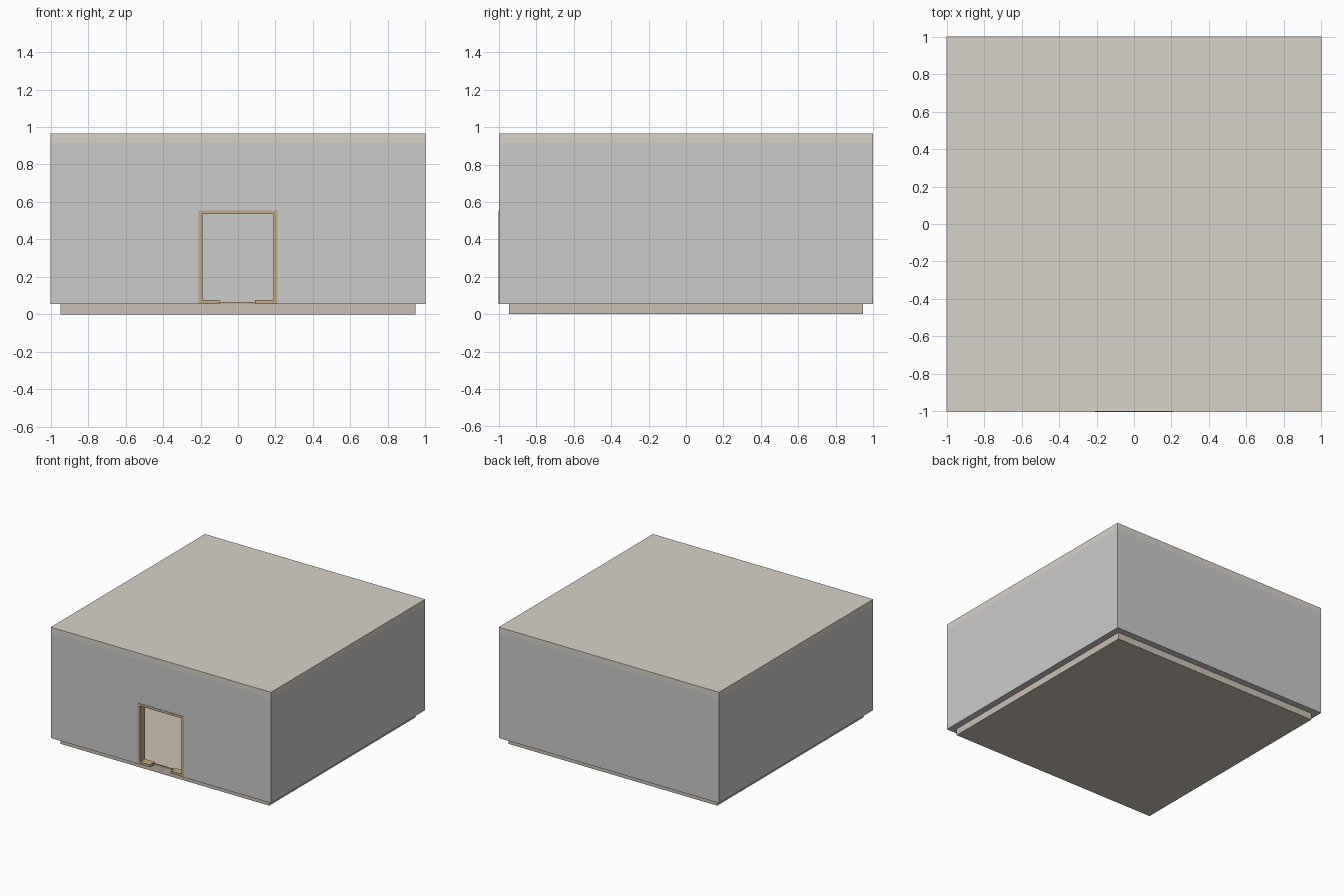
import bpy, bmesh, random
from mathutils import Matrix, Vector

if "Cube" in bpy.data.objects:
    bpy.data.objects.remove(bpy.data.objects["Cube"])

random.seed(4)


def mat(name, rgb):
    m = bpy.data.materials.new(name)
    m.diffuse_color = (*rgb, 1)
    m.use_nodes = True
    m.node_tree.nodes["Principled BSDF"].inputs["Base Color"].default_value = m.diffuse_color
    return m


ROOF = mat("roof_tan", (0.69, 0.65, 0.58))
EARTH = mat("floor_brown", (0.60, 0.53, 0.45))
WOOD = mat("frame_wood", (0.53, 0.40, 0.23))


def boxes(name, spans, material=None):
    """One object from boxes given as (x0, x1, y0, y1, z0, z1)."""
    bm = bmesh.new()
    for x0, x1, y0, y1, z0, z1 in spans:
        centre = Vector((x0 + x1, y0 + y1, z0 + z1)) / 2
        size = (x1 - x0, y1 - y0, z1 - z0, 1)
        bmesh.ops.create_cube(bm, size=1, matrix=Matrix.Translation(centre) @ Matrix.Diagonal(size))
    me = bpy.data.meshes.new(name)
    bm.to_mesh(me)
    bm.free()
    if material:
        me.materials.append(material)
    ob = bpy.data.objects.new(name, me)
    bpy.context.collection.objects.link(ob)
    return ob


BASE, EAVE, TOP = 0.055, 0.915, 0.965
IN = 0.94          # inner wall face

# Floor slab and flat roof
boxes("floor_slab", [(-0.947, 0.947, -0.947, 0.947, 0, BASE)], EARTH)
boxes("roof_slab", [(-1, 1, -1, 1, EAVE, TOP)], ROOF)

# Walls: one hollow ring extrusion with a doorway cut in the front
walls = boxes("walls", [(-1, 1, -1, 1, BASE, EAVE)])
cutter = boxes("room_cutter", [(-IN, IN, -IN, IN, -0.1, 1.1)])
door_cut = boxes("door_cutter", [(-0.205, 0.205, -1.1, -0.9, -0.1, 0.55)])
for c in (cutter, door_cut):
    c.hide_render = True
    c.hide_viewport = True
    c.display_type = 'WIRE'
    mod = walls.modifiers.new(c.name, 'BOOLEAN')
    mod.operation = 'DIFFERENCE'
    mod.solver = 'EXACT'
    mod.object = c

# Door frame lining the opening
F0, F1 = -1.003, -0.937
boxes("door_frame", [
    (-0.21, -0.19, F0, F1, BASE, 0.555),
    (0.19, 0.21, F0, F1, BASE, 0.555),
    (-0.19, 0.19, F0, F1, 0.535, 0.555)], WOOD)
# Sill, with a recessed middle piece
boxes("door_sill", [
    (-0.19, -0.10, -0.998, F1, BASE, 0.075),
    (0.09, 0.19, -0.998, F1, BASE, 0.075),
    (-0.10, 0.09, -0.95, F1, BASE, 0.066)], WOOD)

# Shallow stone courses on the inner back wall, as seen through the door
rows = {
    0.495: [(-0.19, -0.08), (0, 0.10), (0.12, 0.20)],
    0.437: [(-0.17, -0.11), (-0.09, -0.04), (-0.02, 0.07), (0.09, 0.17)],
    0.385: [(-0.20, -0.11), (-0.09, 0), (0.02, 0.07)],
    0.318: [(-0.16, -0.12), (-0.10, 0.02), (0.03, 0.08), (0.10, 0.16), (0.18, 0.24)],
    0.265: [(-0.30, 0.30)],
    0.205: [(-0.30, 0.30)],
    0.155: [(-0.20, -0.14), (0, 0.06), (0.09, 0.17)],
    0.10: [(-0.28, 0.26)],
}
stones = []
for z, segs in rows.items():
    for side in (-1, 1):            # continue each course to the corners
        x = 0.33
        while x < 0.82:
            w = random.uniform(0.05, 0.11)
            segs.append(tuple(sorted((side * x, side * (x + w)))))
            x += w + 0.03
    stones += [(a, b, IN - 0.006, IN + 0.01, z - 0.009, z + 0.009) for a, b in segs]
boxes("back_wall_stones", stones)
